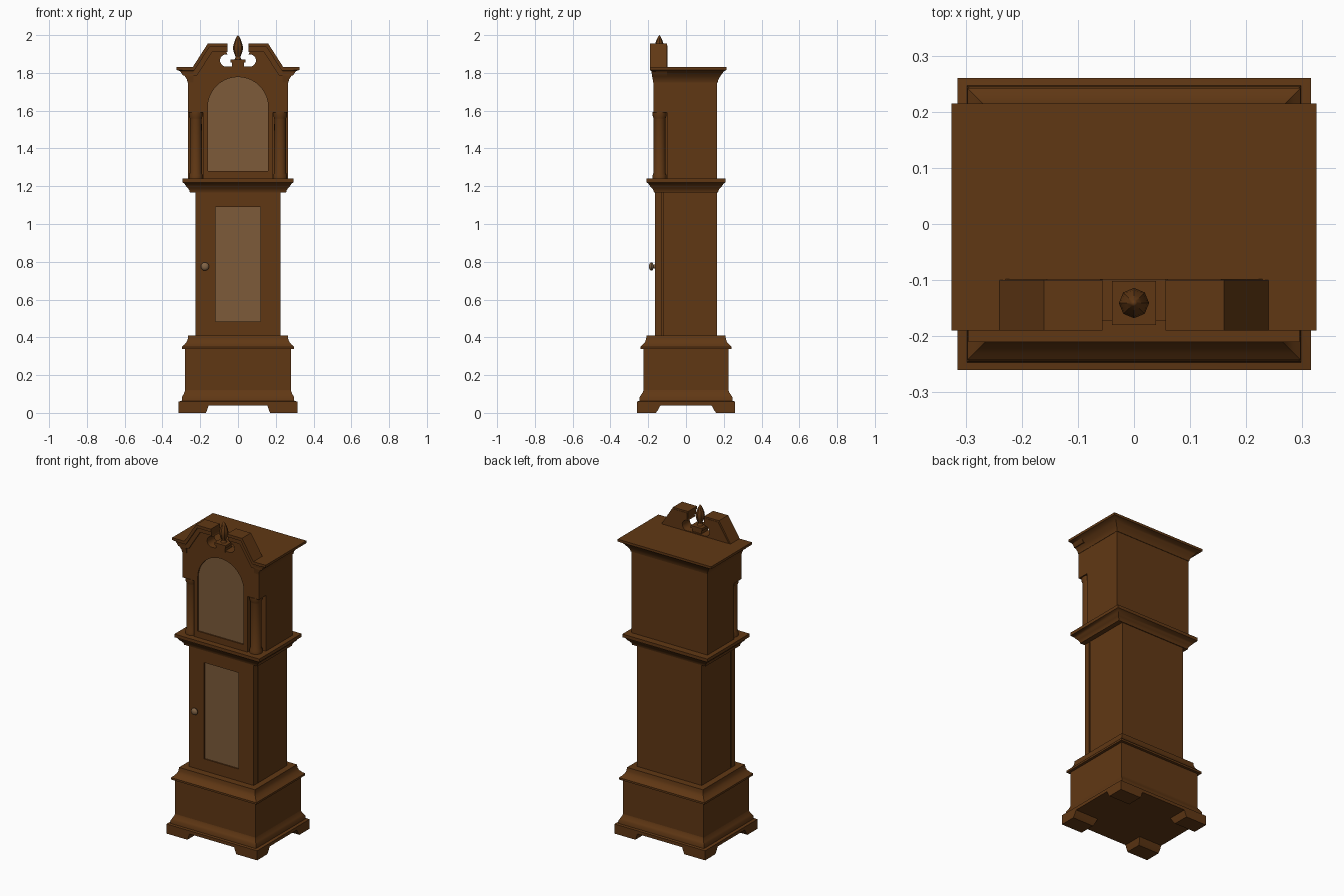
import bpy, bmesh, math
from mathutils import Vector, Matrix

if "Cube" in bpy.data.objects:
    bpy.data.objects.remove(bpy.data.objects["Cube"])


def material(name, rgb):
    m = bpy.data.materials.new(name)
    m.diffuse_color = (*rgb, 1)
    m.use_nodes = True
    m.node_tree.nodes["Principled BSDF"].inputs["Base Color"].default_value = m.diffuse_color
    return m


WOOD = material("dark_wood", (0.118, 0.039, 0.007))
GLASS = material("tan_glass", (0.205, 0.105, 0.042))
BRASS = material("dull_brass", (0.22, 0.125, 0.06))


def finish(bm, name, mat, smooth=False):
    bmesh.ops.recalc_face_normals(bm, faces=bm.faces)
    me = bpy.data.meshes.new(name)
    bm.to_mesh(me)
    bm.free()
    me.materials.append(mat)
    ob = bpy.data.objects.new(name, me)
    bpy.context.collection.objects.link(ob)
    if smooth:
        bpy.ops.object.select_all(action='DESELECT')
        ob.select_set(True)
        bpy.context.view_layer.objects.active = ob
        bpy.ops.object.shade_smooth_by_angle(angle=math.radians(40))
    return ob


def loft(name, levels, mat=WOOD):
    """Stack of rectangles: (z, x0, x1, y0, y1)."""
    bm = bmesh.new()
    rings = [[bm.verts.new(p) for p in ((a, c, z), (b, c, z), (b, d, z), (a, d, z))]
             for z, a, b, c, d in levels]
    for lo, hi in zip(rings, rings[1:]):
        for i in range(4):
            j = (i + 1) % 4
            bm.faces.new((lo[i], lo[j], hi[j], hi[i]))
    bm.faces.new(rings[0])
    bm.faces.new(rings[-1])
    return finish(bm, name, mat, True)


def box(name, x0, x1, y0, y1, z0, z1, mat=WOOD):
    return loft(name, [(z0, x0, x1, y0, y1), (z1, x0, x1, y0, y1)], mat)


def plate(name, loops, y0, y1, mat=WOOD):
    """XZ outline, with optional holes, extruded from y0 to y1."""
    bm = bmesh.new()
    edges = []
    for pts in loops:
        vs = [bm.verts.new((x, y0, z)) for x, z in pts]
        edges += [bm.edges.new((vs[i - 1], vs[i])) for i in range(len(vs))]
    bmesh.ops.triangle_fill(bm, use_beauty=True, edges=edges, normal=(0, -1, 0))
    r = bmesh.ops.extrude_face_region(bm, geom=bm.faces[:])
    top = [g for g in r["geom"] if isinstance(g, bmesh.types.BMVert)]
    bmesh.ops.translate(bm, verts=top, vec=(0, y1 - y0, 0))
    return finish(bm, name, mat, True)


def lathe(name, profile, loc, n, mat=WOOD, axis='Z'):
    """Turned part from (radius, height) points."""
    bm = bmesh.new()
    vs = [bm.verts.new((r, 0, h)) for r, h in profile]
    es = [bm.edges.new(p) for p in zip(vs, vs[1:])]
    bmesh.ops.spin(bm, geom=vs + es, axis=(0, 0, 1), cent=(0, 0, 0),
                   angle=2 * math.pi, steps=n)
    bmesh.ops.remove_doubles(bm, verts=bm.verts, dist=1e-4)
    if axis == '-Y':
        bmesh.ops.rotate(bm, verts=bm.verts, matrix=Matrix.Rotation(math.pi / 2, 3, 'X'))
    bmesh.ops.translate(bm, verts=bm.verts, vec=Vector(loc))
    return finish(bm, name, mat, True)


def sym(levels):
    return [(z, -x, x, -y, y) for z, x, y in levels]


def mirrored(half):
    return half + [(-x, z) for x, z in reversed(half)]


# base with bracket feet
for sx in (-1, 1):
    for sy in (-1, 1):
        lv = []
        for z, xi, yi in ((0, .17, .16), (.012, .165, .15), (.04, .155, .135)):
            lv.append((z, *sorted((sx * xi, sx * .315)), *sorted((sy * yi, sy * .26))))
        loft("bracket_foot", lv)
loft("plinth_moulding", sym([(.04, .315, .26), (.06, .315, .26), (.064, .298, .247), (.085, .296, .245),
                             (.095, .29, .238), (.11, .283, .228), (.12, .28, .225)]))
box("base_case", -.28, .28, -.225, .225, .11, .345)
loft("base_top_moulding", sym([(.338, .297, .242), (.35, .297, .242), (.36, .285, .23), (.375, .272, .217),
                               (.39, .266, .211), (.41, .264, .209)]))

# trunk: case, seam and glazed front
box("trunk_case", -.225, .225, -.122, .165, .4, 1.18)
box("trunk_seam", -.215, .215, -.135, -.115, .4, 1.18)
plate("trunk_door", [[(-.225, .4), (.225, .4), (.225, 1.18), (-.225, 1.18)],
                     [(-.12, .485), (.12, .485), (.12, 1.09), (-.12, 1.09)]], -.165, -.13)
box("trunk_glass", -.122, .122, -.157, -.149, .48, 1.095, GLASS)
lathe("door_knob", [(0, 0), (.01, 0), (.01, .008), (.019, .011), (.022, .018), (.018, .026), (.009, .03), (0, .031)],
      (-.175, -.165, .775), 16, BRASS, '-Y')

# moulding under the hood
loft("waist_moulding", sym([(1.168, .255, .17), (1.18, .258, .173), (1.19, .265, .18), (1.2, .275, .19),
                            (1.215, .284, .2), (1.22, .295, .21), (1.24, .295, .21)]))

# hood body, glazed arch front and pediment board
box("hood_case", -.265, .265, -.1, .165, 1.235, 1.76)
scroll = [(.062 + .033 * math.cos(a), 1.866 + .033 * math.sin(a))
          for a in [math.radians(100 - i * 19) for i in range(11)]]
board = [(.185, 1.235), (.185, 1.59), (.265, 1.59), (.265, 1.8), (.235, 1.82), (.155, 1.945),
         (.06, 1.945), (.06, 1.905)] + scroll + [(.03, 1.835)]
arch = [(.16, 1.28)] + [(.16 * math.cos(a), 1.618 + .16 * math.sin(a))
                        for a in [math.pi / 2 * i / 10 for i in range(10)]]
opening = mirrored(arch)
opening.insert(len(arch), (0, 1.778))
plate("hood_front", [mirrored(board), opening], -.172, -.098)
plate("hood_glass", [opening], -.164, -.156, GLASS)

# corner columns
for sx in (-1, 1):
    lathe("hood_column", [(0, 1.238), (.037, 1.238), (.037, 1.258), (.032, 1.27), (.031, 1.555),
                          (.032, 1.56), (.037, 1.575), (.037, 1.592), (0, 1.592)], (sx * .223, -.14, 0), 16)

# cornice: main run, front corners and broken pediment mouldings
STEPS = [(1.75, .267, .174, .168), (1.765, .27, .176, .171), (1.78, .28, .179, .18), (1.795, .292, .181, .19),
         (1.81, .308, .183, .202), (1.815, .325, .19, .215), (1.83, .325, .19, .215)]
loft("cornice", [(z, -w, w, -.1, b) for z, w, f, b in STEPS])
for s in (-1, 1):
    loft("cornice_corner", [(z, *sorted((s * .235, s * w)), -f, -.09) for z, w, f, b in STEPS])
    for name, t, y in (("pediment_fillet", .018, -.19), ("pediment_cove", .045, -.181)):
        outline = [(.32, 1.83), (.24, 1.83), (.16, 1.955), (.056, 1.955), (.056, 1.955 - t),
                   (.16 - t * .5, 1.955 - t), (.24 - t * .5, 1.83 - t), (.29, 1.83 - t)]
        plate(name, [[(s * x, z) for x, z in outline]], y, -.1)

# finial on its block
box("finial_block", -.032, .032, -.174, -.108, 1.825, 1.858)
box("finial_cap", -.039, .039, -.18, -.102, 1.856, 1.872)
lathe("finial", [(0, 1.87), (.02, 1.87), (.014, 1.88), (.013, 1.887), (.021, 1.905), (.027, 1.93),
                 (.024, 1.95), (.015, 1.975), (.006, 1.993), (0, 2.0)], (0, -.141, 0), 8)
